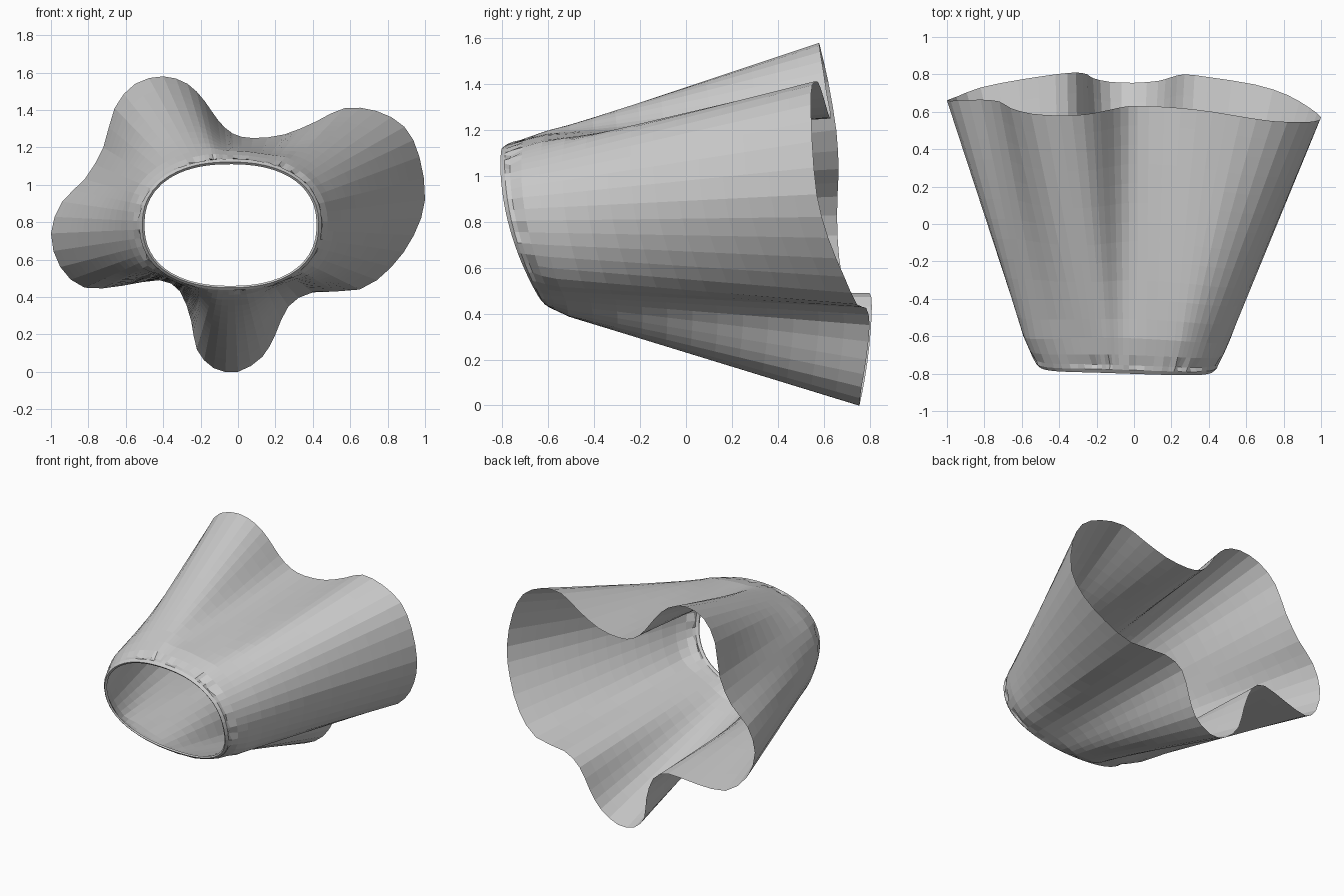
import bpy, bmesh, math, random
from mathutils import Vector

if "Cube" in bpy.data.objects:
    bpy.data.objects.remove(bpy.data.objects["Cube"])

random.seed(3)
CX, CZ = -0.04, 0.785          # centre of the waist opening

# Hem outline (x, y, z), anticlockwise seen from the front
hem = [(1, .57, .92), (.97, .55, 1.15), (.89, .545, 1.31), (.74, .55, 1.395),
       (.57, .575, 1.41), (.42, .6, 1.34), (.25, .62, 1.27), (.08, .63, 1.25),
       (-.03, .63, 1.275), (-.11, .615, 1.35), (-.18, .60, 1.45), (-.27, .585, 1.54),
       (-.4, .58, 1.58), (-.55, .59, 1.54), (-.66, .62, 1.41), (-.72, .655, 1.2),
       (-.82, .665, 1.03), (-.94, .66, .91), (-1, .66, .74), (-.95, .68, .56),
       (-.82, .73, .45), (-.62, .77, .46), (-.42, .80, .49), (-.31, .81, .43),
       (-.25, .80, .27), (-.22, .78, .12), (-.13, .76, .02), (0, .755, 0),
       (.13, .765, .08), (.2, .785, .2), (.27, .80, .35), (.4, .785, .425),
       (.65, .745, .44), (.82, .69, .56), (.94, .62, .73)]


def smooth_loop(pts):
    """Closed Catmull-Rom curve with one extra point per span."""
    p = [Vector(q) for q in pts]
    n, out = len(p), []
    for i in range(n):
        a, b, c, d = p[i - 1], p[i], p[(i + 1) % n], p[(i + 2) % n]
        out += [b, (9 * (b + c) - a - d) / 16]
    return out


def waist_point(ang, grow, depth):
    """Rounded waist opening, slanted back at its lower edge."""
    c, s = math.cos(ang), math.sin(ang)
    r = (abs(c / .46) ** 2.3 + abs(s / .325) ** 2.3) ** (-1 / 2.3)
    z = CZ + r * s
    y = -.80 - .012 * c + .46 * max(0, 1.08 - z) ** 2
    slant = .8 + .2 * s
    grow *= 1 - .2 * max(0, -s)      # flare is tighter underneath
    return Vector((CX + (r + grow) * c, y + depth * slant, CZ + (r + grow) * s))


hem_loop = smooth_loop(hem)
n = len(hem_loop)

# Even out the angles so no strip collapses at the folds
angles = []
for p in hem_loop:
    a = math.atan2(p.z - CZ, p.x - CX)
    while angles and a < angles[0] - .05:
        a += 2 * math.pi
    angles.append(a)
for _ in range(3):
    ext = [angles[-1] - 2 * math.pi] + angles + [angles[0] + 2 * math.pi]
    angles = [(ext[i] + 2 * ext[i + 1] + ext[i + 2]) / 4 for i in range(n)]

# Depth of the fold valleys, largest where the hem lies nearest the axis
valley = []
for p in hem_loop:
    r = math.hypot(p.x - CX, p.z - CZ)
    v = min(1, max(0, (.72 - r) / .2))
    valley.append(v * (.05 if p.z < CZ else .02))

# Rows: waistband, gathers, then straight flare to the hem
rows = [[waist_point(a, 0, .012) for a in angles],
        [waist_point(a, .012, 0) for a in angles],
        [waist_point(a, .028, .02) for a in angles],
        [waist_point(a, .034 + random.uniform(-.016, .008), .045) for a in angles],
        [waist_point(a, .06 - v * .5, .10) for a, v in zip(angles, valley)]]
start = [waist_point(a, .092 - v, .19) for a, v in zip(angles, valley)]
STEPS = 12
for k in range(STEPS + 1):
    t = k / STEPS
    rows.append([s.lerp(h, t) for s, h in zip(start, hem_loop)])

bm = bmesh.new()
grid = [[bm.verts.new(p) for p in row] for row in rows]
for lo, hi in zip(grid, grid[1:]):
    for i in range(n):
        j = (i + 1) % n
        bm.faces.new((lo[i], lo[j], hi[j], hi[i]))
bmesh.ops.recalc_face_normals(bm, faces=bm.faces)
mesh = bpy.data.meshes.new("skirt")
bm.to_mesh(mesh)
bm.free()
skirt = bpy.data.objects.new("skirt", mesh)
bpy.context.collection.objects.link(skirt)
